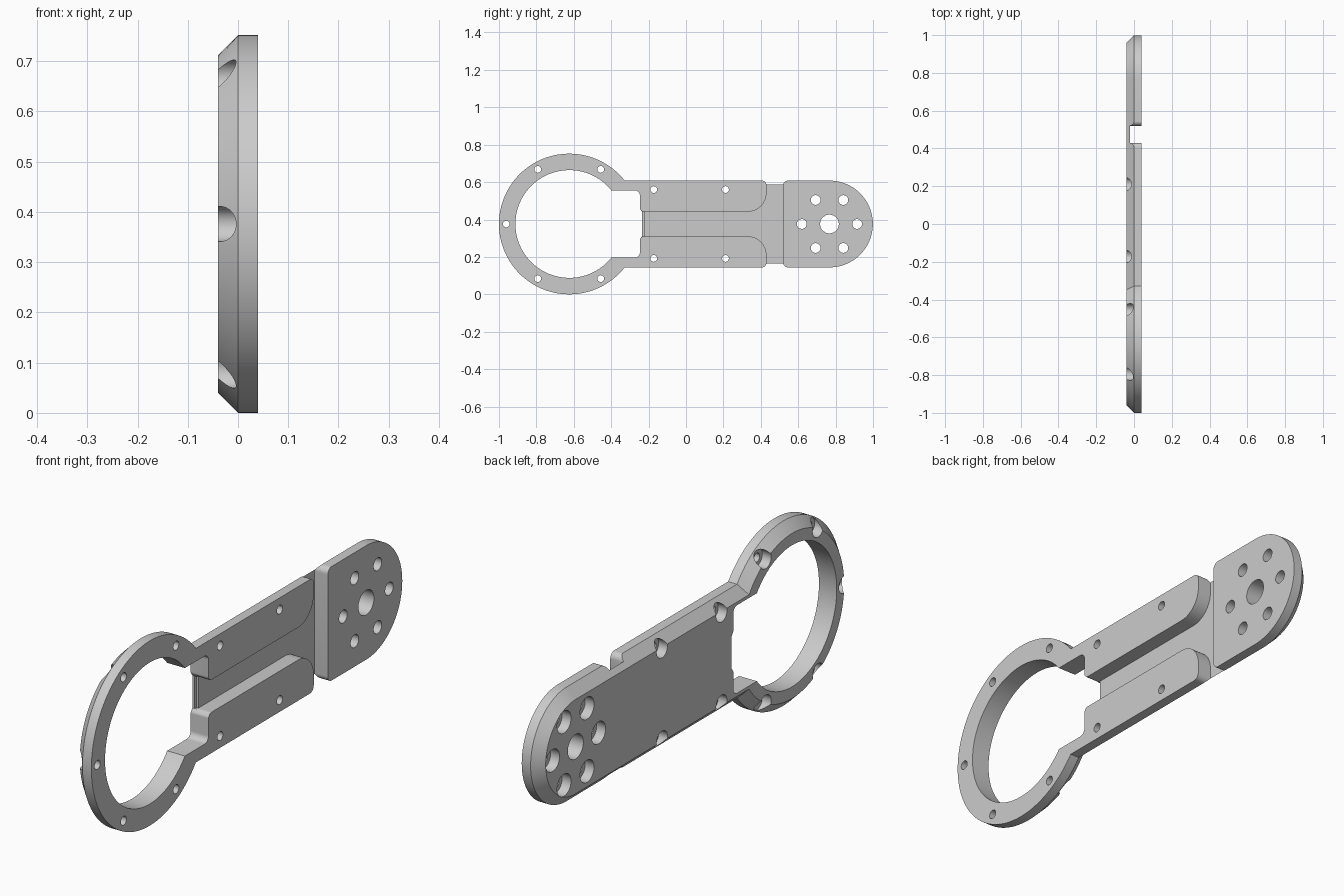
import bpy, bmesh, math
from math import pi, cos, sin, asin

if "Cube" in bpy.data.objects:
    bpy.data.objects.remove(bpy.data.objects["Cube"])

CZ = 0.376                 # height of the long axis
RING_Y, RING_R, BORE_R = -0.624, 0.376, 0.288
PAD_Y, HALF = 0.767, 0.232
FRONT, BACK = 0.04, -0.04

metal = bpy.data.materials.new("grey metal")
metal.diffuse_color = (0.6, 0.6, 0.6, 1)
metal.use_nodes = True
metal.node_tree.nodes["Principled BSDF"].inputs["Base Color"].default_value = metal.diffuse_color


def arc(y, z, r, a0, a1, n=10):
    return [(y + r * cos(a0 + (a1 - a0) * i / n), z + r * sin(a0 + (a1 - a0) * i / n))
            for i in range(n + 1)]


def loft(name, sections):
    """Closed solid through (x, [(y, z), ...]) sections; z is relative to the axis."""
    bm = bmesh.new()
    rings = [[bm.verts.new((x, y, z + CZ)) for y, z in pts] for x, pts in sections]
    bm.faces.new(rings[0])
    bm.faces.new(rings[-1])
    n = len(rings[0])
    for a, b in zip(rings, rings[1:]):
        for i in range(n):
            bm.faces.new((a[i], a[(i + 1) % n], b[(i + 1) % n], b[i]))
    bmesh.ops.recalc_face_normals(bm, faces=bm.faces)
    me = bpy.data.meshes.new(name)
    bm.to_mesh(me)
    bm.free()
    me.materials.append(metal)
    ob = bpy.data.objects.new(name, me)
    bpy.context.collection.objects.link(ob)
    return ob


def outline(d):
    """Ring plus arm plus round end, inset by d."""
    r, h = RING_R - d, HALF - d
    a = asin(h / r)
    return arc(RING_Y, 0, r, a, 2 * pi - a, 96) + arc(PAD_Y, 0, h, -pi / 2, pi / 2, 56)


def mirrored(upper):
    return upper + [(y, -z) for y, z in reversed(upper)]


# Plate with the back edge chamfered
plate = loft("arm_plate", [(BACK, outline(0.04)), (0, outline(0)), (FRONT, outline(0))])
bpy.context.view_layer.objects.active = plate
plate.select_set(True)


def cut(pts, x0=-0.1, x1=0.1):
    cutter = loft("cutter", [(x0, pts), (x1, pts)])
    cutter.hide_render = True
    mod = plate.modifiers.new("cut", 'BOOLEAN')
    mod.operation, mod.solver, mod.object = 'DIFFERENCE', 'EXACT', cutter
    bpy.ops.object.modifier_apply(modifier=mod.name)
    bpy.data.objects.remove(cutter)


def drill(y, z, r, bore_r=0, floor=0, n=32):
    if bore_r:
        cut(arc(y, z, bore_r, 0, 2 * pi, n)[:-1], -0.1, floor)
    cut(arc(y, z, r, 0, 2 * pi, n)[:-1])


# Ring bore opening into a rounded notch
drill(RING_Y, 0, BORE_R, n=96)
cut(mirrored([(-0.6, 0.179)]
             + arc(-0.272, 0.154, 0.025, pi / 2, 0)
             + arc(-0.227, 0.086, 0.02, pi, 1.13 * pi)
             + [(-0.236, 0.066)]))

# Front channel: long slot flaring into the cross groove
cut(mirrored([(-0.3, 0.086)]
             + arc(-0.227, 0.086, 0.02, pi, 1.5 * pi)
             + arc(0.33, 0.166, 0.1, -pi / 2, 0, 14)
             + arc(0.405, 0.207, 0.025, 0, pi / 2)
             + [(0.405, 0.3), (0.545, 0.3)]
             + arc(0.545, 0.207, 0.025, pi / 2, pi)), -0.02, 0.1)

# Small step on the channel's open edge
cut(mirrored([(-0.3, 0.066), (-0.225, 0.066)]), -0.03, 0.1)

# Counterbored screw holes: ring, arm, round end
for k in range(1, 6):
    a = k * pi / 3
    drill(RING_Y + 0.337 * cos(a), 0.337 * sin(a), 0.018, 0.035)
for y in (-0.172, 0.211):
    for s in (1, -1):
        drill(y, s * 0.184, 0.018, 0.035)
for k in range(6):
    a = k * pi / 3
    drill(PAD_Y + 0.148 * cos(a), 0.148 * sin(a), 0.026, 0.045)
drill(PAD_Y, 0, 0.05, n=40)

bpy.ops.object.shade_smooth_by_angle(angle=math.radians(25))
